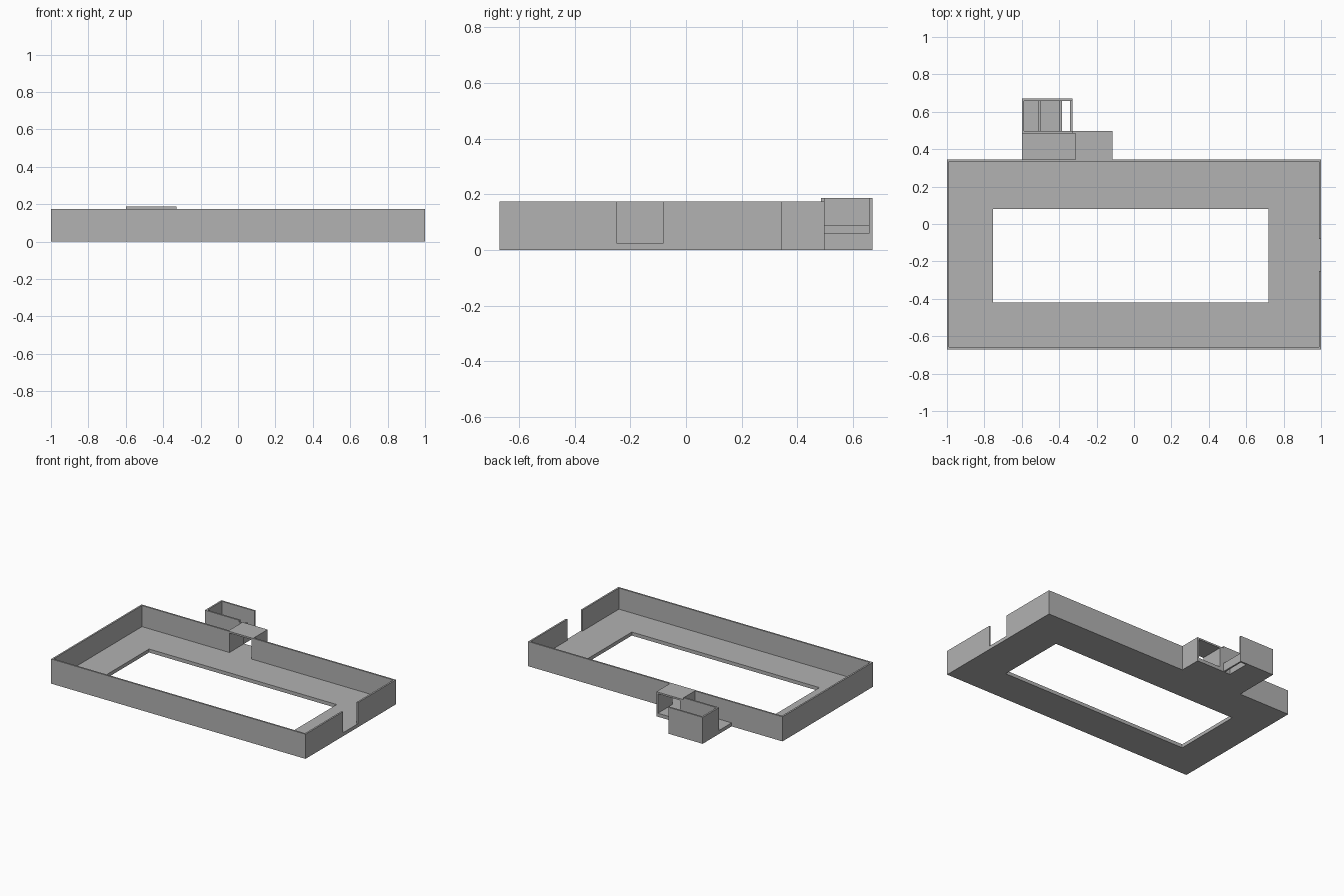
import bpy
import bmesh
from mathutils import Vector

cube = bpy.data.objects.get("Cube")
if cube:
    bpy.data.objects.remove(cube, do_unlink=True)

grey = bpy.data.materials.new("plain_grey")
grey.use_nodes = True
colour = (0.445, 0.445, 0.445, 1)
grey.diffuse_color = colour
grey.node_tree.nodes["Principled BSDF"].inputs["Base Color"].default_value = colour

T = 0.012        # wall thickness
FLOOR = 0.025    # floor thickness
WALL = 0.175     # tray wall top
BOX = 0.188      # box wall top


def extrude_quads(name, quads, z0, z1):
    """Raise a strip of flat quads that share corners into a solid."""
    bm = bmesh.new()
    verts = {}
    for quad in quads:
        for p in quad:
            if tuple(p) not in verts:
                verts[tuple(p)] = bm.verts.new((p[0], p[1], z0))
        bm.faces.new([verts[tuple(p)] for p in quad])
    grown = bmesh.ops.extrude_face_region(bm, geom=bm.faces[:], use_keep_orig=True)
    for v in grown["geom"]:
        if isinstance(v, bmesh.types.BMVert):
            v.co.z = z1
    bmesh.ops.recalc_face_normals(bm, faces=bm.faces[:])
    mesh = bpy.data.meshes.new(name)
    bm.to_mesh(mesh)
    bm.free()
    mesh.materials.append(grey)
    ob = bpy.data.objects.new(name, mesh)
    bpy.context.collection.objects.link(ob)
    return ob


def corners(x0, x1, y0, y1):
    return [(x0, y0), (x1, y0), (x1, y1), (x0, y1)]


def block(name, x0, x1, y0, y1, z0, z1):
    return extrude_quads(name, [corners(x0, x1, y0, y1)], z0, z1)


def wall_run(name, path, z0, z1):
    """Square-cornered wall, thickened to the right of its path."""
    pts = [Vector(p) for p in path]
    normals = []
    for a, b in zip(pts, pts[1:]):
        d = (b - a).normalized()
        normals.append(Vector((d.y, -d.x)))
    inner = []
    for i, p in enumerate(pts):
        shift = Vector((0, 0))
        for n in normals[max(i - 1, 0):i + 1]:
            shift += n * T
        inner.append(p + shift)
    quads = [(pts[i], pts[i + 1], inner[i + 1], inner[i]) for i in range(len(pts) - 1)]
    return extrude_quads(name, quads, z0, z1)


# Tray floor with its rectangular opening
outer = corners(-1, 1, -0.67, 0.345)
hole = corners(-0.755, 0.72, -0.42, 0.08)
ring = [(outer[i], outer[(i + 1) % 4], hole[(i + 1) % 4], hole[i]) for i in range(4)]
extrude_quads("tray_floor", ring, 0, FLOOR)

# Tray walls, broken by a side notch and a rear doorway
wall_run("main_wall", [(1, -0.25), (1, -0.67), (-1, -0.67), (-1, 0.345), (-0.3, 0.345)],
         FLOOR, WALL)
wall_run("rear_wall", [(-0.115, 0.497), (-0.115, 0.345), (1, 0.345), (1, -0.08)],
         FLOOR, WALL - T)
wall_run("rear_wall_rim", [(-0.115, 0.345), (1, 0.345), (1, -0.08)], WALL - T, WALL)

# Covered doorway behind the tray
block("annex_floor", -0.6, -0.115, 0.345, 0.497, 0, FLOOR)
block("passage_wall", -0.3 - T, -0.3, 0.345, 0.497, FLOOR, WALL - T)
block("passage_roof", -0.3 - T, -0.115, 0.345 - T, 0.497, WALL - T, WALL)
block("link_wall", -0.33, -0.3 - T, 0.485, 0.497, FLOOR, WALL)

# Open box at the back, with a slot in its floor
wall_run("box_wall", [(-0.33, 0.485), (-0.6, 0.485), (-0.6, 0.67), (-0.33, 0.67)],
         FLOOR, BOX)
block("box_floor", -0.6, -0.385, 0.497, 0.67, 0, FLOOR)
block("slot_end", -0.385, -0.33, 0.67 - T, 0.67, 0, FLOOR)
block("slot_bar", -0.33 - T, -0.33, 0.497, 0.67 - T, 0, 0.06)

# Low dividers inside the box
for name, x in (("outer_divider", -0.385), ("inner_divider", -0.5)):
    block(name, x - T, x, 0.497, 0.67 - T, FLOOR, 0.09)
